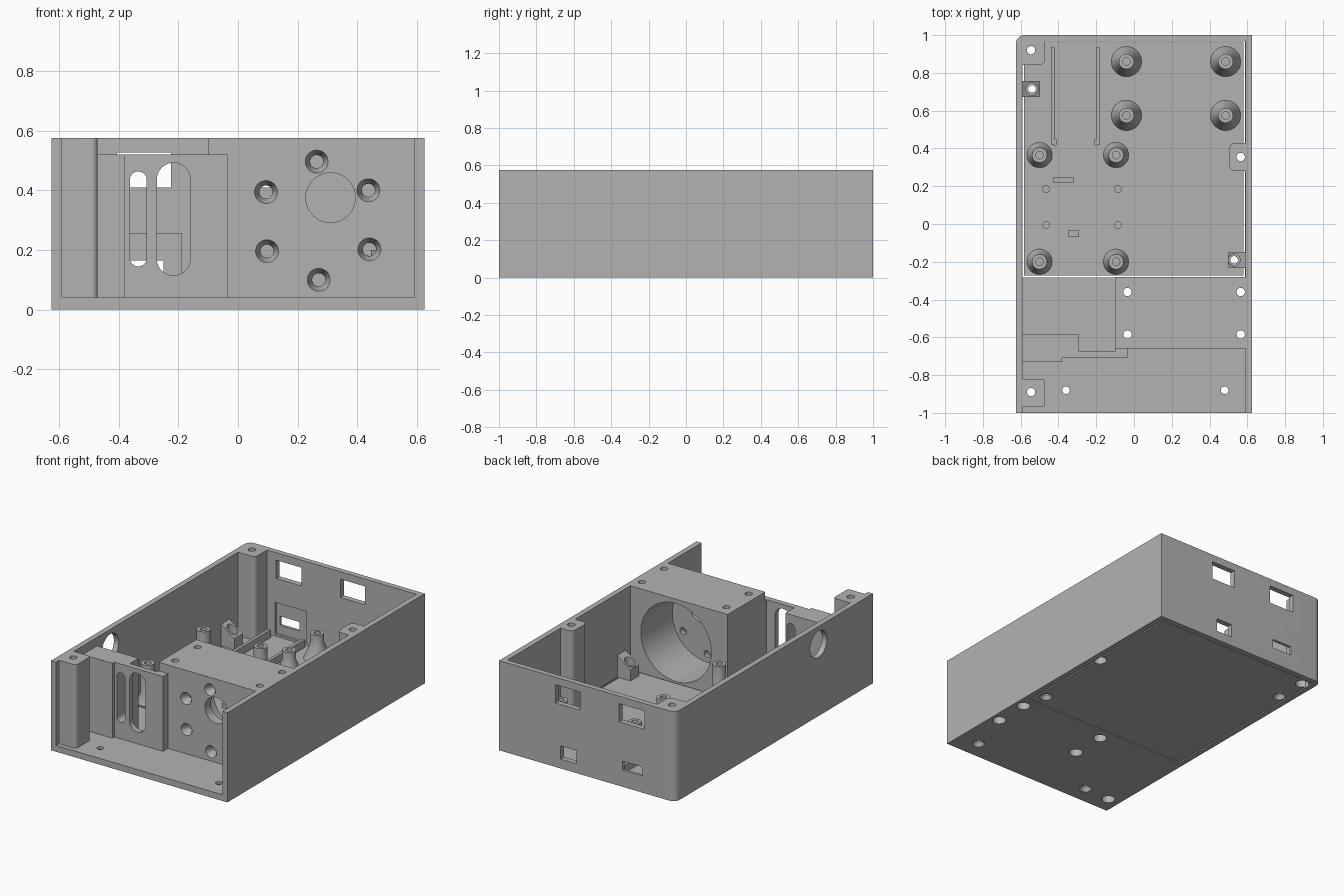
import bpy, bmesh, math
from mathutils import Matrix

cube = bpy.data.objects.get("Cube")
if cube:
    bpy.data.objects.remove(cube, do_unlink=True)

grey = bpy.data.materials.new("plastic_grey")
grey.use_nodes = True
colour = (0.45, 0.45, 0.45, 1)
grey.diffuse_color = colour
grey.node_tree.nodes["Principled BSDF"].inputs["Base Color"].default_value = colour


def finish(name, bm):
    bmesh.ops.recalc_face_normals(bm, faces=bm.faces)
    mesh = bpy.data.meshes.new(name)
    bm.to_mesh(mesh)
    bm.free()
    mesh.materials.append(grey)
    ob = bpy.data.objects.new(name, mesh)
    bpy.context.collection.objects.link(ob)
    return ob


def prism(name, pts, axis, a, b, corners=(), r=0.03):
    """Extrude a polygon along an axis, rounding the chosen corners."""
    bm = bmesh.new()
    place = (lambda u, v, w: (u, v, w)) if axis == "z" else (lambda u, v, w: (u, w, v))
    lo = [bm.verts.new(place(u, v, a)) for u, v in pts]
    hi = [bm.verts.new(place(u, v, b)) for u, v in pts]
    bm.faces.new(lo)
    bm.faces.new(hi)
    n = len(pts)
    for i in range(n):
        j = (i + 1) % n
        bm.faces.new((lo[i], lo[j], hi[j], hi[i]))
    if corners:
        edges = [bm.edges.get((lo[i], hi[i])) for i in corners]
        bmesh.ops.bevel(bm, geom=edges, offset=r, segments=10, profile=0.5, affect="EDGES")
    return finish(name, bm)


def box(name, x0, x1, y0, y1, z0, z1, corners=(), r=0.03):
    return prism(name, [(x0, y0), (x1, y0), (x1, y1), (x0, y1)], "z", z0, z1, corners, r)


def lathe(name, profile, x, y, z, axis="z", n=40):
    """Revolve (radius, height) pairs and cap both ends."""
    bm = bmesh.new()
    rings = [[bm.verts.new((r * math.cos(math.tau * i / n), r * math.sin(math.tau * i / n), h))
              for i in range(n)] for r, h in profile]
    for p, q in zip(rings, rings[1:]):
        for i in range(n):
            j = (i + 1) % n
            bm.faces.new((p[i], p[j], q[j], q[i]))
    bm.faces.new(rings[0])
    bm.faces.new(rings[-1])
    turn = {"z": Matrix(), "y": Matrix.Rotation(-math.pi / 2, 4, "X"),
            "x": Matrix.Rotation(math.pi / 2, 4, "Y")}[axis]
    bm.transform(Matrix.Translation((x, y, z)) @ turn)
    return finish(name, bm)


def cut(ob, *cutters):
    """Subtract each cutter, then remove it."""
    bpy.context.view_layer.objects.active = ob
    for c in cutters:
        c.hide_render = True
        mod = ob.modifiers.new("cut", "BOOLEAN")
        mod.operation, mod.solver, mod.object = "DIFFERENCE", "EXACT", c
        bpy.ops.object.modifier_apply(modifier=mod.name)
        bpy.data.objects.remove(c, do_unlink=True)


def bolt(x, y):
    # long screw hole with a wide head pocket underneath
    return lathe("bolt_cutter", [(0.04, -0.05), (0.04, 0.1), (0.022, 0.1), (0.022, 0.7)], x, y, 0)


def countersink(x, y):
    return lathe("sink_cutter", [(0.045, -0.01), (0.02, 0.025), (0.02, 0.5)], x, y, 0)


H, F = 0.575, 0.04   # rim height, floor thickness

# Outer shell: open front, one rounded back corner
shell = box("shell", -0.625, 0.625, -1, 1, 0, H, (3,), 0.045)
cut(shell,
    box("cavity", -0.59, 0.59, -1.1, 0.965, F, 1),
    box("floor_opening", -0.592, 0.588, -0.283, 0.967, -0.1, F + 0.01),
    box("upper_port_a", -0.405, -0.225, 0.9, 1.1, 0.41, 0.527),
    box("upper_port_b", 0.052, 0.225, 0.9, 1.1, 0.41, 0.527),
    box("board_recess", -0.415, -0.19, 0.9, 0.982, 0.05, 0.255),
    box("lower_port_a", -0.39, -0.25, 0.9, 1.1, 0.107, 0.165),
    box("lower_port_b", 0.075, 0.19, 0.9, 1.1, 0.06, 0.145),
    lathe("cable_hole", [(0.085, -0.1), (0.085, 0.1)], -0.61, -0.45, 0.46, "x"))

# Floor insert with a thin gap around it
insert = box("floor_insert", -0.583, 0.579, -0.273, 0.962, 0, F)

# Screw posts in the corners and on the side wall
back_post = box("back_post", -0.595, -0.47, 0.843, 0.97, F, H, (1,))
front_post = box("front_post", -0.595, -0.47, -0.97, -0.82, F, H, (1, 2), 0.02)
side_post = box("side_post", 0.505, 0.595, 0.28, 0.43, F, H, (0, 3))

# Motor block: bore from behind, thin drilled front plate
block = box("motor_block", -0.1, 0.592, -0.66, -0.28, F, H)
cx, cz = 0.267, 0.298
cut(block, lathe("bore", [(0.25, -0.6), (0.25, -0.2)], cx, 0, cz, "y", 64),
    lathe("shaft_hole", [(0.083, -0.8), (0.083, -0.5)], 0.31, 0, 0.375, "y"))
for k in range(6):
    a = math.radians(31 + 60 * k)
    cut(block, lathe("screw_cutter", [(0.04, -0.67), (0.038, -0.658), (0.022, -0.63), (0.022, -0.5)],
                     cx + 0.198 * math.cos(a), 0, cz + 0.198 * math.sin(a), "y"))

# Stepped slotted panel beside the block
panel = prism("slotted_panel", [(-0.59, -0.73), (-0.38, -0.73), (-0.38, -0.71), (-0.035, -0.71),
              (-0.035, -0.66), (-0.1, -0.66), (-0.1, -0.675), (-0.295, -0.675),
              (-0.295, -0.585), (-0.59, -0.585)], "z", F, 0.52)
for x0, x1, z0, z1 in ((-0.362, -0.306, 0.145, 0.463), (-0.272, -0.16, 0.115, 0.492)):
    cut(panel, prism("slot", [(x0, z0), (x1, z0), (x1, z1), (x0, z1)], "y", -0.8, -0.5,
                     range(4), (x1 - x0) * 0.498))

# Wedge bosses against the walls
wedges = []
for side, x, y, name in ((-1, -0.54, 0.715, "right_wedge"), (1, 0.53, -0.19, "left_wedge")):
    pts = [(side * 0.59, F), (side * 0.497, F), (side * 0.497, 0.11), (side * 0.59, 0.18)]
    wedge = prism(name, pts, "y", y - 0.043, y + 0.043)
    cut(wedge, countersink(x, y), lathe("head_room", [(0.032, 0.1), (0.032, 0.3)], x, y, 0))
    cut(insert, countersink(x, y))

# Screw holes through floor, posts and block
for parts, spots in (((shell, block), [(x, y) for x in (-0.035, 0.565) for y in (-0.36, -0.585)]),
                     ((shell, front_post), [(-0.545, -0.89)]),
                     ((insert, back_post), [(-0.545, 0.92)]),
                     ((insert, side_post), [(0.565, 0.355)])):
    for part in parts:
        for x, y in spots:
            cut(part, bolt(x, y))
for x in (-0.36, 0.48):
    cut(shell, countersink(x, -0.88))

# Board standoffs: flared low ones and taller ones
for x in (-0.04, 0.485):
    for y in (0.575, 0.86):
        lathe("low_standoff", [(0.08, F), (0.04, 0.14), (0.04, 0.2), (0.02, 0.2), (0.02, 0.07)], x, y, 0)
for x in (-0.5, -0.095):
    for y in (-0.2, 0.365):
        lathe("tall_standoff", [(0.067, F), (0.042, 0.1), (0.04, 0.29), (0.02, 0.29), (0.02, 0.12)], x, y, 0)

# Small pins, board rails and stops on the floor
for x in (-0.465, -0.085):
    for y in (-0.005, 0.185):
        lathe("pin", [(0.02, F), (0.02, 0.07)], x, y, 0)
for side in (-1, 1):
    x = -0.31 + side * 0.12
    box("rail", x - 0.01, x + 0.01, 0.42, 0.935, F, 0.09)
    inner = x - side * 0.012
    box("rail_foot", inner - 0.008, inner + 0.008, 0.415, 0.45, F, 0.09)
box("board_stop", -0.425, -0.32, 0.22, 0.25, F, 0.09)
box("board_clip", -0.35, -0.29, -0.07, -0.035, F, 0.07)

# Smooth round faces, keep edges sharp
bpy.ops.object.select_all(action="DESELECT")
for ob in bpy.context.collection.objects:
    if ob.type == "MESH" and grey.name in ob.data.materials:
        ob.select_set(True)
        bpy.context.view_layer.objects.active = ob
bpy.ops.object.shade_smooth_by_angle(angle=math.radians(30))
